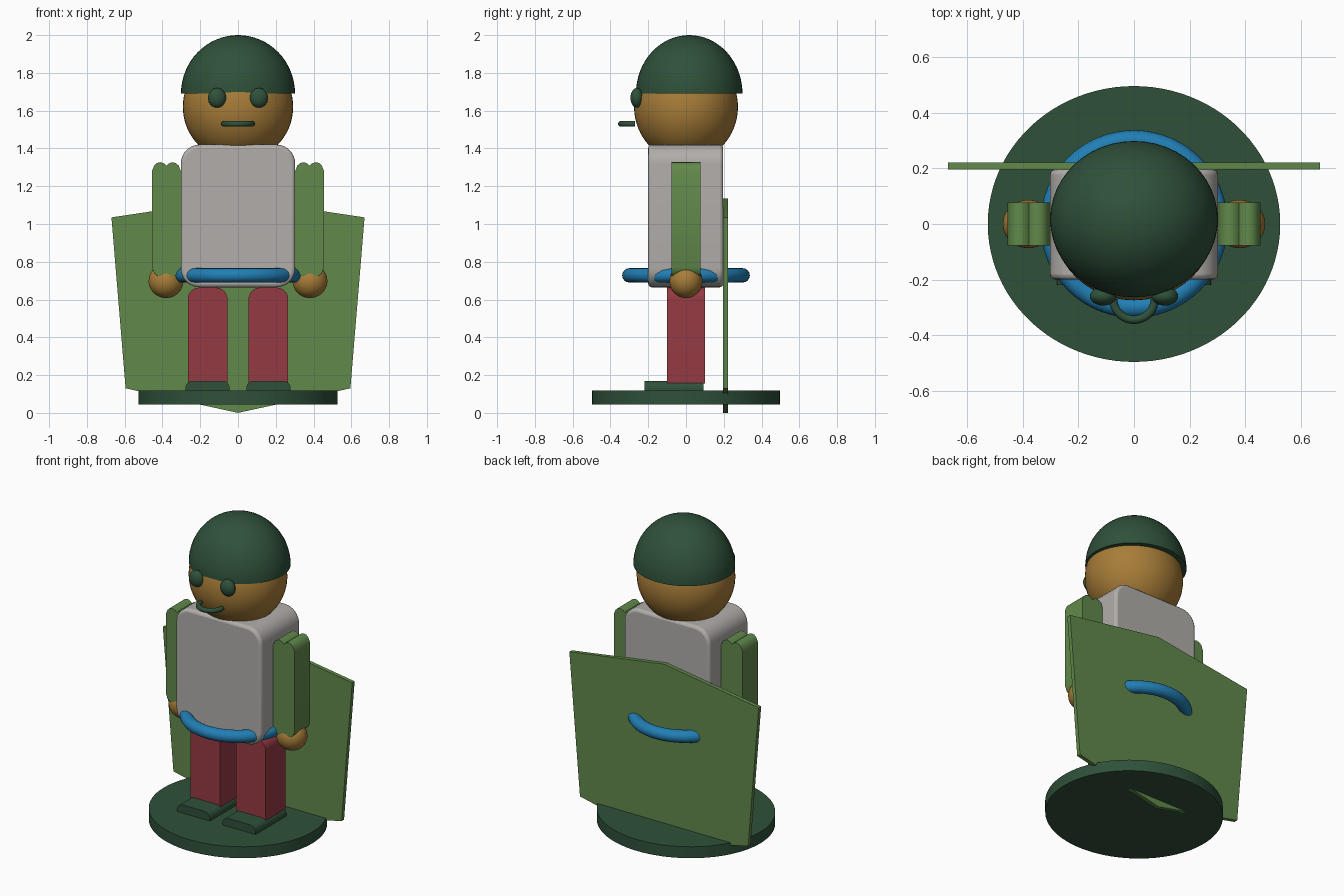
import bpy, bmesh
from math import sin, cos, pi, radians

cube = bpy.data.objects.get("Cube")
if cube:
    bpy.data.objects.remove(cube, do_unlink=True)


def material(name, rgb):
    m = bpy.data.materials.new(name)
    m.use_nodes = True
    m.diffuse_color = (*rgb, 1)
    node = next(n for n in m.node_tree.nodes if n.type == 'BSDF_PRINCIPLED')
    node.inputs["Base Color"].default_value = (*rgb, 1)
    return m


DARK = material("dark green", (0.028, 0.082, 0.042))
LEAF = material("leaf green", (0.12, 0.25, 0.07))
SKIN = material("warm tan", (0.39, 0.205, 0.04))
GREY = material("light grey", (0.44, 0.42, 0.40))
BLUE = material("blue", (0.015, 0.21, 0.46))
RED = material("red", (0.30, 0.042, 0.055))


def finish(name, bm, mat, angle=35):
    bmesh.ops.recalc_face_normals(bm, faces=bm.faces)
    mesh = bpy.data.meshes.new(name)
    bm.to_mesh(mesh)
    bm.free()
    mesh.materials.append(mat)
    ob = bpy.data.objects.new(name, mesh)
    bpy.context.collection.objects.link(ob)
    bpy.ops.object.select_all(action='DESELECT')
    ob.select_set(True)
    bpy.context.view_layer.objects.active = ob
    bpy.ops.object.shade_smooth_by_angle(angle=radians(angle))
    return ob


def ball(name, mat, centre, radii, dome=False):
    bm = bmesh.new()
    bmesh.ops.create_uvsphere(bm, u_segments=48, v_segments=32, radius=1)
    if dome:
        cut = bmesh.ops.bisect_plane(bm, geom=bm.verts[:] + bm.edges[:] + bm.faces[:],
                                     plane_co=(0, 0, 0), plane_no=(0, 0, -1), clear_outer=True)
        bmesh.ops.holes_fill(bm, edges=[e for e in bm.edges if e.is_boundary])
    bmesh.ops.scale(bm, vec=radii, verts=bm.verts)
    bmesh.ops.translate(bm, vec=centre, verts=bm.verts)
    return finish(name, bm, mat)


def slab(name, mat, outline, y0, y1, bevel=0):
    """Extrude an x-z outline from y0 to y1."""
    bm = bmesh.new()
    face = bm.faces.new([bm.verts.new((x, y0, z)) for x, z in outline])
    new = bmesh.ops.extrude_face_region(bm, geom=[face])["geom"]
    bmesh.ops.translate(bm, vec=(0, y1 - y0, 0),
                        verts=[v for v in new if isinstance(v, bmesh.types.BMVert)])
    ob = finish(name, bm, mat)
    if bevel:
        mod = ob.modifiers.new("soft edges", 'BEVEL')
        mod.width, mod.segments = bevel, 3
        mod.limit_method, mod.angle_limit = 'ANGLE', radians(50)
    return ob


def round_box(x0, x1, z0, z1, low, high, steps=8):
    """Outline of a box with separate bottom and top corner radii."""
    pts = []
    for i, (x, z, sx, sz, r) in enumerate(((x1, z1, -1, -1, high), (x0, z1, 1, -1, high),
                                           (x0, z0, 1, 1, low), (x1, z0, -1, 1, low))):
        if r == 0:
            pts.append((x, z))
            continue
        for k in range(steps + 1):
            a = (i + k / steps) * pi / 2
            pts.append((x + r * (sx + cos(a)), z + r * (sz + sin(a))))
    return pts


def ring(name, mat, centre, major, minor, turn=2 * pi, start=0, steps=64, sides=16):
    """Sweep a circle round the z axis, fully or in part."""
    bm = bmesh.new()
    closed = turn >= 2 * pi
    loops = []
    for i in range(steps if closed else steps + 1):
        a = start + turn * i / steps
        loop = []
        for j in range(sides):
            b = 2 * pi * j / sides
            r = major + minor * cos(b)
            loop.append(bm.verts.new((centre[0] + r * cos(a), centre[1] + r * sin(a),
                                      centre[2] + minor * sin(b))))
        loops.append(loop)
    pairs = list(zip(loops, loops[1:])) + ([(loops[-1], loops[0])] if closed else [])
    for p, q in pairs:
        for j in range(sides):
            k = (j + 1) % sides
            bm.faces.new((p[j], q[j], q[k], p[k]))
    if not closed:
        bm.faces.new(loops[0])
        bm.faces.new(loops[-1])
    return finish(name, bm, mat)


# Oval stand
bm = bmesh.new()
bmesh.ops.create_cone(bm, cap_ends=True, segments=96, radius1=1, radius2=1, depth=0.073)
bmesh.ops.scale(bm, vec=(0.527, 0.497, 1), verts=bm.verts)
bmesh.ops.translate(bm, vec=(0, 0, 0.082), verts=bm.verts)
finish("stand", bm, DARK)

# Cape behind the back, with pointed top and hem
slab("cape", LEAF, [(0, 0), (0.595, 0.13), (0.67, 1.035), (0, 1.135),
                    (-0.67, 1.035), (-0.595, 0.13)], 0.197, 0.222)

# Torso and belt
slab("torso", GREY, round_box(-0.303, 0.303, 0.665, 1.42, 0.1, 0.1), -0.2, 0.197, 0.018)
ring("belt", BLUE, (0, 0, 0.728), 0.3, 0.038)

# Head, helmet and mouth
ball("head", SKIN, (0, 0, 1.62), (0.292, 0.275, 0.29))
ball("helmet", DARK, (0, 0.017, 1.69), (0.302, 0.282, 0.31), dome=True)
ring("mouth", DARK, (0, -0.27, 1.53), 0.075, 0.015, turn=pi, start=pi, steps=24, sides=12)

# Half outline of an arm with a grooved top and bottom
arm_half = [(0.012, 1.32), (0.03, 1.327), (0.05, 1.323), (0.066, 1.308), (0.076, 1.28),
            (0.076, 0.77), (0.066, 0.742), (0.05, 0.727), (0.03, 0.722), (0.012, 0.73)]
arm_outline = ([(0, 1.308)] + arm_half + [(0, 0.742)]
               + [(-x, z) for x, z in reversed(arm_half)])

# Paired parts
for side, s in (("left", 1), ("right", -1)):
    ball(side + "_eye", DARK, (s * 0.111, -0.26, 1.668), (0.048, 0.034, 0.052))
    slab(side + "_arm", LEAF, [(x + s * 0.379, z) for x, z in arm_outline], -0.078, 0.078)
    ball(side + "_hand", SKIN, (s * 0.381, 0, 0.698), (0.092, 0.087, 0.09))
    cx = s * 0.161
    slab(side + "_leg", RED, round_box(cx - 0.105, cx + 0.105, 0.155, 0.663, 0, 0.06), -0.1, 0.1)
    slab(side + "_foot", DARK, round_box(cx - 0.117, cx + 0.117, 0.113, 0.17, 0, 0.04), -0.22, 0.092)
